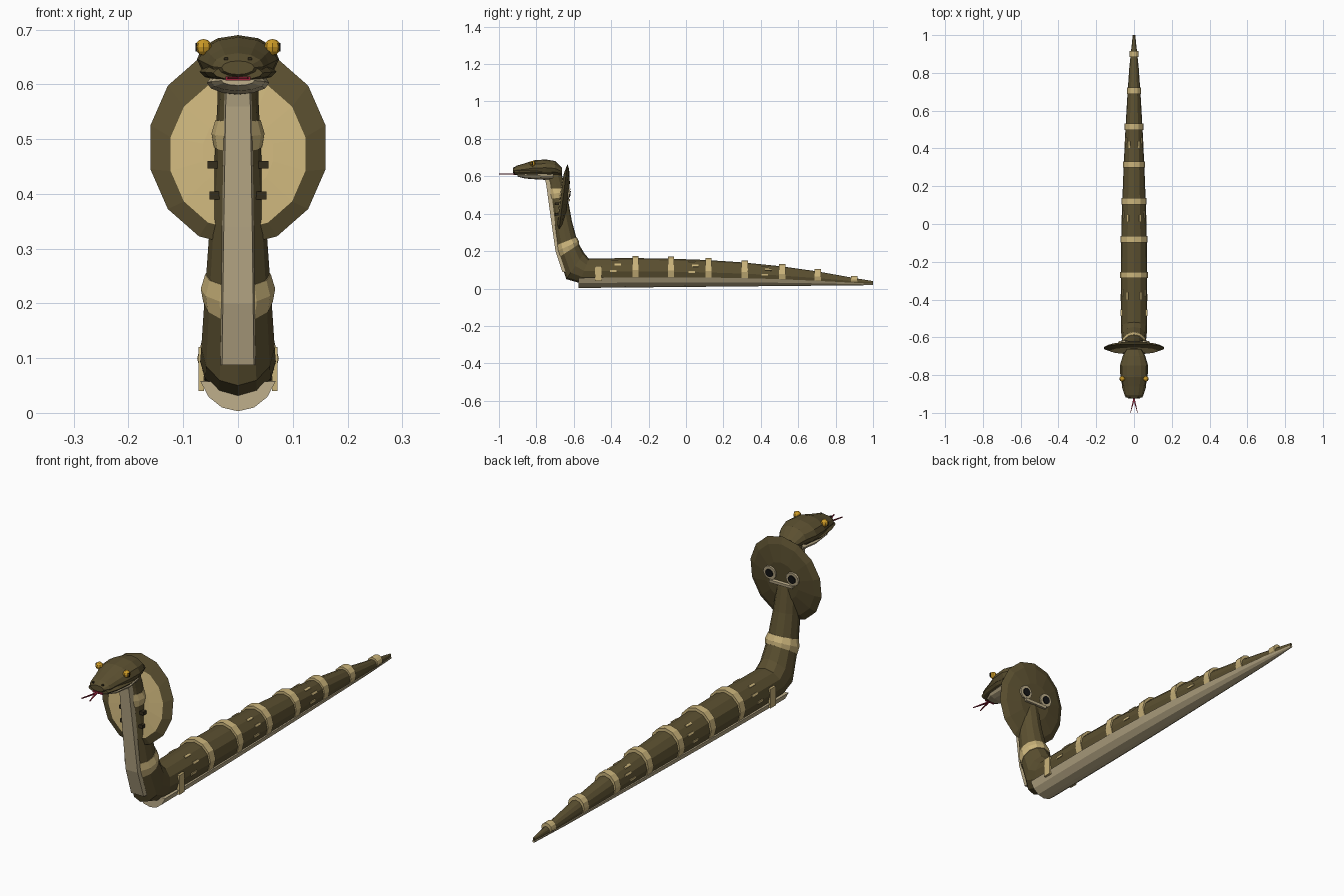
import bpy, bmesh, math
from mathutils import Vector, Matrix

if "Cube" in bpy.data.objects:
    bpy.data.objects.remove(bpy.data.objects["Cube"])


def mat(name, r, g, b):
    m = bpy.data.materials.new(name)
    m.diffuse_color = (r, g, b, 1)
    m.use_nodes = True
    m.node_tree.nodes["Principled BSDF"].inputs["Base Color"].default_value = m.diffuse_color
    return m


BROWN = mat("olive_brown", .105, .08, .03)
DARK = mat("dark_brown", .035, .027, .012)
SAND = mat("sand", .60, .46, .20)
PALE = mat("pale_belly", .52, .43, .26)
GOLD = mat("gold", .62, .33, .02)
BLACK = mat("black", .008, .008, .008)
RED = mat("tongue_red", .30, .015, .04)


def finish(name, bm, *mats):
    bmesh.ops.recalc_face_normals(bm, faces=bm.faces)
    me = bpy.data.meshes.new(name)
    bm.to_mesh(me)
    bm.free()
    for m in mats:
        me.materials.append(m)
    ob = bpy.data.objects.new(name, me)
    bpy.context.collection.objects.link(ob)
    return ob


def ring_point(s, a, grow=0.0):
    """Point at angle a on a section (dorsal y, z, ventral y, z, half width)."""
    d, v = Vector((0, s[0], s[1])), Vector((0, s[2], s[3]))
    h = (d - v) / 2
    return (d + v) / 2 + h.normalized() * (h.length + grow) * math.sin(a) \
        + Vector(((s[4] + grow) * math.cos(a), 0, 0))


def bridge(name, rings, material):
    bm = bmesh.new()
    vs = [[bm.verts.new(p) for p in r] for r in rings]
    n = len(vs[0])
    for a, b in zip(vs, vs[1:]):
        for i in range(n):
            bm.faces.new((a[i], a[(i + 1) % n], b[(i + 1) % n], b[i]))
    bm.faces.new(vs[0])
    bm.faces.new(vs[-1][::-1])
    return finish(name, bm, material)


def loft(name, sections, material, n=12, grow=0.0):
    angles = [2 * math.pi * i / n for i in range(n)]
    return bridge(name, [[ring_point(s, a, grow) for a in angles] for s in sections], material)


def box(name, c, size, material, rot=Matrix()):
    bm = bmesh.new()
    bmesh.ops.create_cube(bm, size=1, matrix=Matrix.Translation(c) @ rot.to_4x4()
                          @ Matrix.Diagonal((*size, 1)))
    return finish(name, bm, material)


# Body and raised neck, tail tip first
SPINE = [
    (1.0, .040, 1.0, .025, .004), (.9, .056, .9, .022, .018), (.7, .092, .7, .02, .033),
    (.5, .12, .5, .02, .045), (.3, .14, .3, .02, .055), (.1, .153, .1, .02, .063),
    (-.1, .16, -.1, .02, .068), (-.3, .163, -.3, .02, .070), (-.52, .16, -.57, .03, .069),
    (-.545, .19, -.64, .05, .067), (-.58, .25, -.69, .20, .060), (-.61, .36, -.71, .34, .051),
    (-.63, .47, -.725, .45, .043), (-.65, .56, -.74, .56, .038), (-.67, .63, -.75, .60, .036)]
loft("body", SPINE, BROWN)


def spine(t):
    i = min(int(t), len(SPINE) - 2)
    return [a + (b - a) * (t - i) for a, b in zip(SPINE[i], SPINE[i + 1])]


def spine_at_y(y):
    for i in range(8):
        a, b = SPINE[i][0], SPINE[i + 1][0]
        if b <= y <= a:
            return spine(i + (a - y) / (a - b))


# Belly plate under the lying body
belly = []
for k in range(10):
    y = 1 - 1.575 * k / 9
    s = spine_at_y(max(y, -.5))
    low = .018 - .015 * k / 9
    s = (y, s[1], y, low, s[4] + .003)
    belly.append([ring_point(s, math.radians(198 + 24 * j)) for j in range(7)])
bridge("belly", belly, PALE)

# Belly strip up the front of the neck
strip = []
for t in (9.25, 10, 11, 12, 13, 13.6):
    s = spine(t)
    w = .034 - .002 * (t - 9.25)
    strip.append([Vector((x, s[2] + dy, s[3])) for x, dy in
                  ((-w, .02), (-w * .85, -.008), (w * .85, -.008), (w, .02))])
bridge("neck_belly", strip, PALE)

# Raised bands on body and neck
for y in (.9, .705, .515, .315, .12, -.08, -.27):
    s = spine_at_y(y)
    sec = [(y + d, s[1] + .012, y + d, s[3] + .004, s[4] + .005) for d in (.017, -.017)]
    loft("body_band", sec, SAND)
for t, d in ((10, .22), (12.5, .25)):
    secs = []
    for k, g in ((-d, .002), (0, .008), (d, .002)):
        s = spine(t + k)
        a, b = ring_point(s, math.pi / 2, g), ring_point(s, -math.pi / 2, 0)
        secs.append((a.y, a.z, b.y, b.z, s[4] + g))
    loft("neck_band", secs, SAND)
for sx in (-1, 1):
    box("side_band", (sx * .067, -.47, .08), (.010, .035, .08), SAND)

# Small scale marks
for y in (-.38, .03, .42):
    s = spine_at_y(y)
    for deg in (0, 30, 60, 120, 150, 180):
        a = math.radians(deg)
        dy = .02 if deg in (30, 150) else 0
        p = ring_point((s[0] + dy, s[1], s[2] + dy, s[3], s[4]), a, -.001)
        box("scale_mark", p, (.007, .035, .010), SAND, Matrix.Rotation(-a, 3, 'Y'))
for sx in (-1, 1):
    for z, x in ((.453, .044), (.397, .040)):
        box("neck_mark", (sx * x, -.69, z), (.024, .02, .014), DARK)

# Hood: a tilted lens with a sand front
UP = Vector((0, .045, .355)).normalized()
BACK = Vector((0, UP.z, -UP.y))
MID = Vector((0, -.657, .485))


def hood(x, v, off):
    return MID + Vector((x, 0, 0)) + UP * v + BACK * off


bm = bmesh.new()
N = 14
rings = []
for r, off, shift in ((.4, -.017, -.012), (.77, -.013, -.014), (1, .0, 0), (.85, .013, 0), (.45, .026, 0)):
    rings.append([bm.verts.new(hood(.164 * r * math.cos(a), .182 * r * math.sin(a) + shift, off))
                  for a in ((i + .5) * 2 * math.pi / N for i in range(N))])
bm.faces.new(rings[0]).material_index = 1
bm.faces.new(rings[-1])
for k in range(4):
    for i in range(N):
        j = (i + 1) % N
        f = bm.faces.new((rings[k][i], rings[k][j], rings[k + 1][j], rings[k + 1][i]))
        f.material_index = 1 if k == 0 else 0
finish("hood", bm, BROWN, SAND)

# Eye spots and bar on the back of the hood
FRAME = Matrix((Vector((1, 0, 0)), UP, BACK)).transposed()
for sx in (-1, 1):
    for name, r, off, m in (("spot_ring", .029, .028, PALE), ("spot_centre", .017, .032, BLACK)):
        bm = bmesh.new()
        bmesh.ops.create_cone(bm, cap_ends=True, segments=12, radius1=r, radius2=r, depth=.009,
                              matrix=Matrix.Translation(hood(sx * .052, .025, off)) @ FRAME.to_4x4())
        finish(name, bm, m)
box("spot_bar", hood(0, -.008, .032), (.105, .012, .012), PALE, FRAME)

# Head and lower jaw
HEAD = [(-.925, .643, .618, .030), (-.905, .657, .608, .047), (-.86, .670, .605, .057),
        (-.81, .686, .604, .072), (-.75, .690, .602, .075), (-.70, .682, .602, .060),
        (-.662, .645, .605, .038)]
loft("head", [(y, t, y, b, w) for y, t, b, w in HEAD], BROWN)
JAW = [(-.90, .616, .598, .030), (-.86, .622, .588, .050), (-.78, .624, .582, .057), (-.71, .622, .580, .042)]
loft("lower_jaw", [(y, t, y, b, w) for y, t, b, w in JAW], PALE)
loft("upper_lip", [(-.918, .634, -.918, .608, .045), (-.87, .640, -.87, .605, .062),
                   (-.80, .642, -.80, .604, .070), (-.72, .640, -.72, .605, .058)], BROWN)

# Mouth and forked tongue
box("mouth", (0, -.918, .611), (.045, .008, .007), RED)
box("tongue", (0, -.925, .612), (.009, .04, .004), RED)
for sx in (-1, 1):
    bridge("tongue_fork", [[Vector((sx * x + w * a, y, .612 + .002 * b)) for a, b in
                            ((-1, -1), (1, -1), (1, 1), (-1, 1))]
                           for x, y, w in ((.002, -.935, .004), (.019, -1.0, .0012))], RED)

# Eyes with pupils, and nostrils
for sx in (-1, 1):
    bm = bmesh.new()
    bmesh.ops.create_uvsphere(bm, u_segments=8, v_segments=6, radius=.015,
                              matrix=Matrix.Translation((sx * .063, -.82, .668)))
    finish("eye", bm, GOLD)
    box("pupil", (sx * .0765, -.822, .668), (.003, .006, .016), BLACK)
    box("nostril", (sx * .022, -.918, .647), (.007, .006, .005), DARK)
